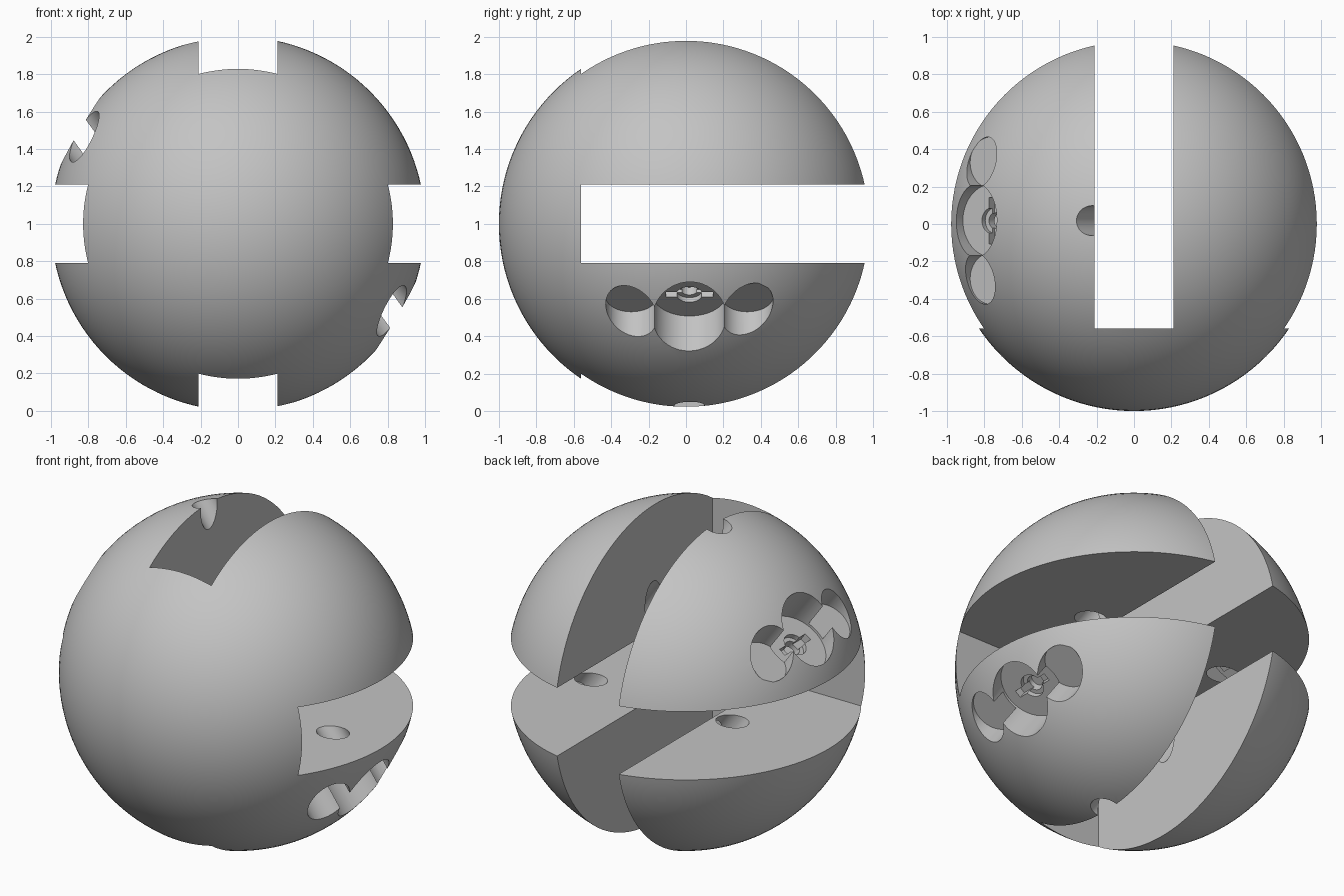
import bpy
from math import radians, sin, cos
from mathutils import Vector, Matrix

if "Cube" in bpy.data.objects:
    bpy.data.objects.remove(bpy.data.objects["Cube"])

CENTRE = Vector((0, 0, 1))
TILT = radians(54)          # bolt axis below horizontal
OFFSET = 0.39               # bolt axis distance from the ball centre
FLOOR = 0.75                # pocket floor height along the axis
BOLT_Y = 0.018

grey = bpy.data.materials.new("plain_grey")
grey.use_nodes = True
colour = (0.55, 0.55, 0.55, 1)
grey.diffuse_color = colour
grey.node_tree.nodes["Principled BSDF"].inputs["Base Color"].default_value = colour

# Ball
bpy.ops.mesh.primitive_uv_sphere_add(segments=128, ring_count=64, radius=1, location=CENTRE)
ball = bpy.context.object
ball.name = "slotted_ball"
ball.data.materials.append(grey)


def cut(tool):
    """Subtract a tool from the ball, then discard it."""
    tool.hide_render = True
    mod = ball.modifiers.new("cut", "BOOLEAN")
    mod.operation = "DIFFERENCE"
    mod.solver = "EXACT"
    mod.object = tool
    bpy.context.view_layer.objects.active = ball
    bpy.ops.object.modifier_apply(modifier=mod.name)
    bpy.data.objects.remove(tool)


def box(name, size, matrix):
    bpy.ops.mesh.primitive_cube_add(size=1)
    tool = bpy.context.object
    tool.name = name
    tool.matrix_world = matrix @ Matrix.Diagonal((*size, 1))
    bpy.context.view_layer.update()
    return tool


def bolt_frame(side):
    """Frame whose z runs out along the bolt axis and whose y is the ball's y."""
    out = Vector((cos(TILT), 0, -sin(TILT))) * side
    across = Vector((sin(TILT), 0, cos(TILT))) * side
    y = out.cross(across)
    frame = Matrix((across, y, out)).transposed().to_4x4()
    frame.translation = CENTRE + across * OFFSET + Vector((0, BOLT_Y, 0))
    return frame


def bore(name, frame, radius, low, high, y=0):
    bpy.ops.mesh.primitive_cylinder_add(vertices=48, radius=radius, depth=high - low)
    tool = bpy.context.object
    tool.name = name
    tool.matrix_world = frame @ Matrix.Translation((0, y, (low + high) / 2))
    bpy.context.view_layer.update()
    cut(tool)


# Crossed slots, open at the back
slot_front, slot_back = -0.56, 1.2
length = slot_back - slot_front
place = Matrix.Translation((0, (slot_front + slot_back) / 2, 1))
cut(box("upright_slot", (0.42, length, 2.4), place))
cut(box("level_slot", (2.4, length, 0.42), place))

# Bolt pockets, key recesses and through holes on opposite sides
for side in (1, -1):
    frame = bolt_frame(side)
    bore("head_pocket", frame, 0.196, FLOOR, 1.3)
    for y in (-0.31, 0.31):
        bore("side_pocket", frame, 0.137, FLOOR + 0.015, 1.3, y)
    cut(box("key_bar", (0.045, 0.25, 0.1), frame @ Matrix.Translation((0, 0, FLOOR))))
    bore("key_ring", frame, 0.07, FLOOR - 0.03, FLOOR + 0.05)
    bore("key_hole", frame, 0.045, FLOOR - 0.15, FLOOR + 0.05)
    bore("bolt_hole", frame, 0.08, -1.3, FLOOR - 0.08)

bpy.ops.object.select_all(action="DESELECT")
ball.select_set(True)
bpy.context.view_layer.objects.active = ball
bpy.ops.object.shade_smooth_by_angle(angle=radians(25))
